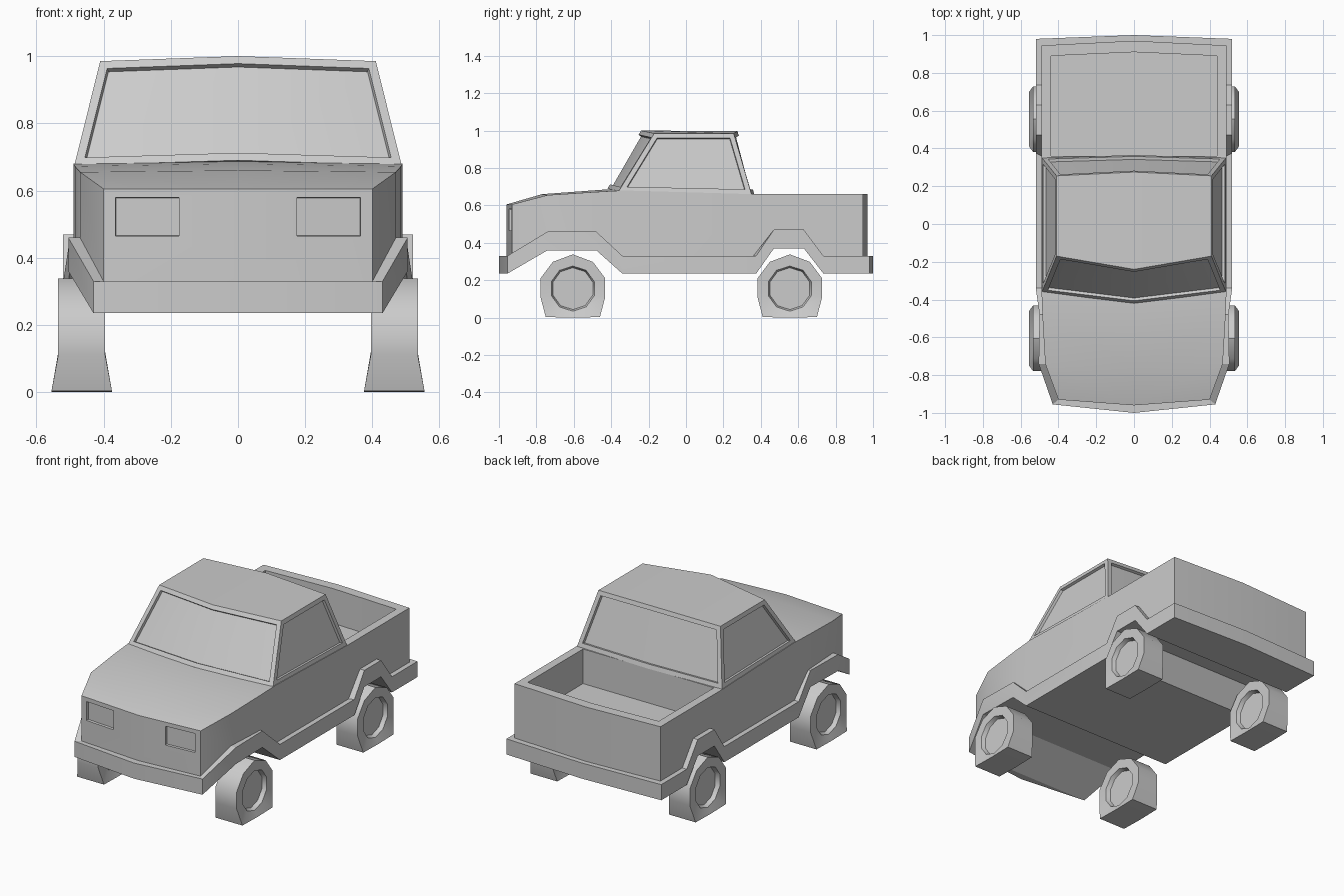
import bpy, bmesh, math
from mathutils import Vector

if "Cube" in bpy.data.objects:
    bpy.data.objects.remove(bpy.data.objects["Cube"])


def finish(name, bm, angle=25):
    bmesh.ops.recalc_face_normals(bm, faces=bm.faces)
    me = bpy.data.meshes.new(name)
    bm.to_mesh(me)
    bm.free()
    ob = bpy.data.objects.new(name, me)
    bpy.context.collection.objects.link(ob)
    bpy.ops.object.select_all(action='DESELECT')
    bpy.context.view_layer.objects.active = ob
    ob.select_set(True)
    bpy.ops.object.shade_smooth_by_angle(angle=math.radians(angle))
    return ob


def bridge(bm, a, b):
    n = len(a)
    return [bm.faces.new((a[i], a[(i + 1) % n], b[(i + 1) % n], b[i])) for i in range(n)]


# Plan stations, front to back: body x, body y, band x, band y, band low z, band high z, top z
stations = [
    (.40, -.93, .43, -.955, .235, .33, .605),
    (.47, -.74, .505, -.74, .36, .46, .655),
    (.485, -.48, .50, -.48, .36, .46, .672),
    (.49, -.34, .52, -.34, .235, .33, .68),
    (.49, .36, .52, .375, .235, .33, .66),
    (.49, .47, .52, .47, .37, .47, .66),
    (.49, .63, .52, .63, .37, .47, .66),
    (.49, .735, .52, .735, .235, .33, .66),
    (.49, .945, .52, .98, .235, .33, .66),
]
front = (0, -.96, 0, -1.0, .235, .33, .605)
back = (0, .97, 0, 1.0, .235, .33, .66)


def mirrored(s):
    return (-s[0], s[1], -s[2]) + s[3:]


# Body with flared lower band, arches running across the underside
bm = bmesh.new()
cols = [front] + stations + [back] + [mirrored(s) for s in reversed(stations)]
top = [bm.verts.new((c[0], c[1], c[6])) for c in cols]
ledge_in = [bm.verts.new((c[0], c[1], c[5])) for c in cols]
ledge_out = [bm.verts.new((c[2], c[3], c[5])) for c in cols]
low = [bm.verts.new((c[2], c[3], c[4])) for c in cols]
upper = bridge(bm, top, ledge_in)
bridge(bm, ledge_in, ledge_out)
bridge(bm, ledge_out, low)
N = len(cols)
bm.faces.new((low[0], low[1], low[-1]))
bm.faces.new((low[9], low[10], low[11]))
for i in range(1, 9):
    bm.faces.new((low[i], low[i + 1], low[N - i - 1], low[N - i]))

# Hood with a slightly raised centre line
prev = top[0]
for i, (y, z) in enumerate([(-.77, .66), (-.50, .68), (-.36, .69)], 1):
    mid = bm.verts.new((0, y, z))
    bm.faces.new((prev, top[i], top[i + 1], mid))
    bm.faces.new((prev, mid, top[N - i - 1], top[N - i]))
    prev = mid
bm.faces.new((prev, top[4], top[5], top[-5], top[-4]))

# Open cargo bed
rim_pts = [(.44, .36), (.44, .89), (0, .91), (-.44, .89), (-.44, .36)]
rim = [bm.verts.new((x, y, .66)) for x, y in rim_pts]
floor = [bm.verts.new((x, y, .45)) for x, y in rim_pts]
bridge(bm, rim, floor)
bm.faces.new(floor)
bm.faces.new(top[5:10] + [rim[1], rim[0]])
bm.faces.new(top[11:16] + [rim[4], rim[3]])
bm.faces.new(top[9:11] + [rim[2], rim[1]])
bm.faces.new(top[10:12] + [rim[3], rim[2]])
bmesh.ops.recalc_face_normals(bm, faces=bm.faces)

# Recessed headlights in the two front panels
for panel in (upper[0], upper[-1]):
    bmesh.ops.inset_individual(bm, faces=[panel], thickness=.05)
    mid = panel.calc_center_median()
    side = math.copysign(1, mid.x)
    for v in panel.verts:
        x = .365 if abs(v.co.x) > abs(mid.x) else .175
        v.co = Vector((side * x, -.96 + .075 * x, .58 if v.co.z > mid.z else .465))
    bmesh.ops.inset_individual(bm, faces=[panel], thickness=.002, depth=-.015)
finish("truck_body", bm)

# Cab with bowed windscreen and rear window
bm = bmesh.new()
base_half = [(0, -.42, .69), (.487, -.36, .675), (.487, .35, .66), (0, .365, .66)]
roof_half = [(0, -.24, 1.0), (.41, -.17, .985), (.41, .255, .985), (0, .275, .997)]


def ring(half):
    pts = half + [(-x, y, z) for x, y, z in reversed(half[1:3])]
    return [bm.verts.new(p) for p in pts]


base, roof = ring(base_half), ring(roof_half)
sides = bridge(bm, base, roof)
bm.faces.new((roof[0], roof[1], roof[2], roof[3]))
bm.faces.new((roof[0], roof[3], roof[4], roof[5]))
bm.faces.new(base)
bmesh.ops.recalc_face_normals(bm, faces=bm.faces)
for group in ([sides[0], sides[5]], [sides[1]], [sides[2], sides[3]], [sides[4]]):
    bmesh.ops.inset_region(bm, faces=group, thickness=.026, use_even_offset=True)
    bmesh.ops.inset_region(bm, faces=group, thickness=.002, depth=-.016, use_even_offset=True)
finish("cab", bm)

# Tyre outline (y offset, z), flattened and bulging at the ground
tyre_half = [(0, .338), (.107, .298), (.173, .21), (.173, .11), (.145, .003), (0, 0)]
tyre = tyre_half + [(-y, z) for y, z in reversed(tyre_half[1:5])]


def wheel(name, side, cy):
    bm = bmesh.new()
    rims = []
    for s in (1, -1):
        outer = [bm.verts.new((side * (.465 + s * (.09 if z < .05 else .07)), cy + y, z))
                 for y, z in tyre]

        def hub_ring(r, off):
            return [bm.verts.new((side * (.465 + s * off),
                                  cy + r * math.sin(i * math.tau / 10),
                                  .155 + r * math.cos(i * math.tau / 10))) for i in range(10)]
        hub, inner = hub_ring(.121, .07), hub_ring(.112, .045)
        bridge(bm, outer, hub)
        bridge(bm, hub, inner)
        bm.faces.new(inner)
        rims.append(outer)
    bridge(bm, *rims)
    finish(name, bm, 40)


for end, cy in (("front", -.605), ("rear", .555)):
    for label, side in (("right", 1), ("left", -1)):
        wheel(f"{end}_{label}_wheel", side, cy)
